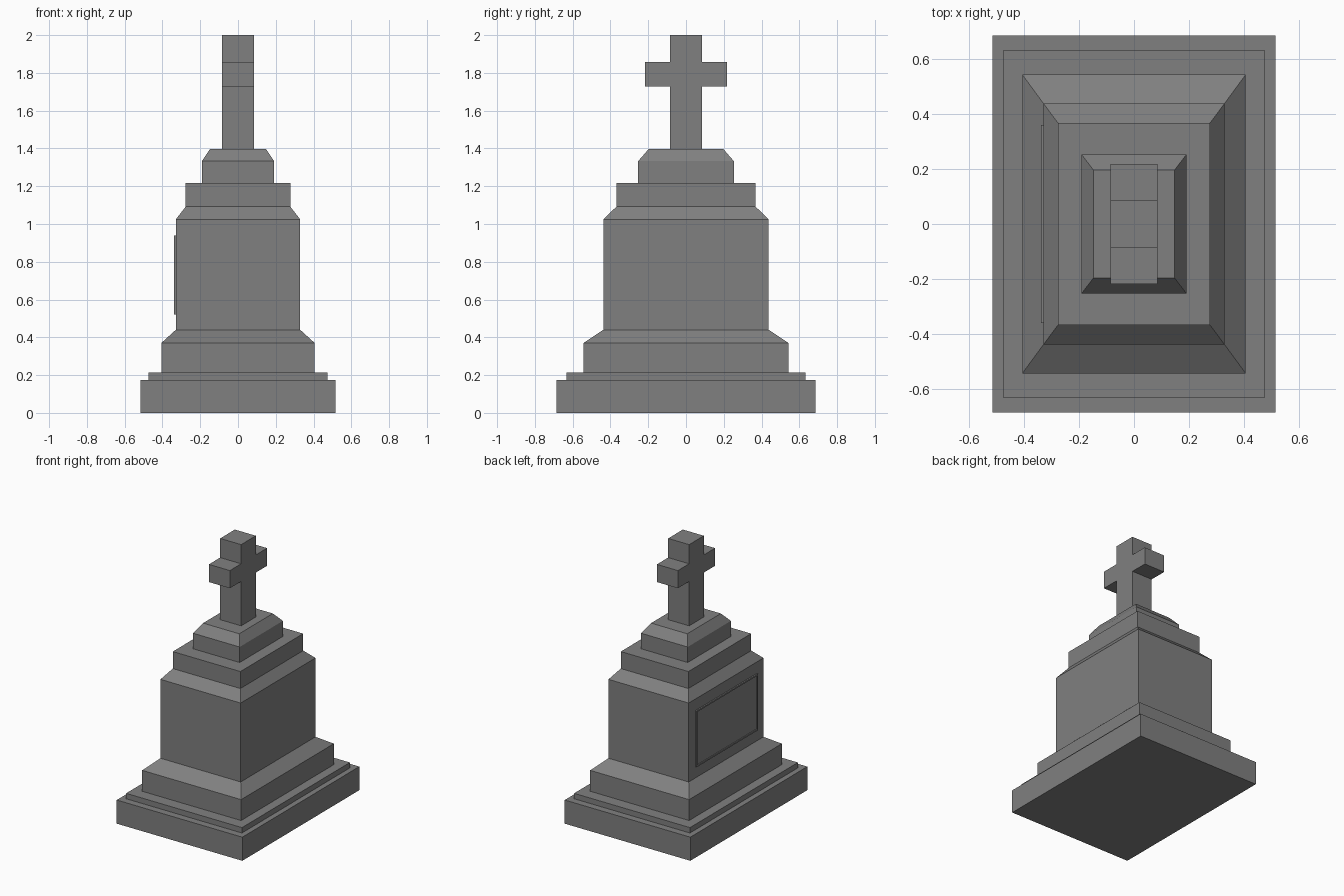
import bpy, bmesh

if "Cube" in bpy.data.objects:
    bpy.data.objects.remove(bpy.data.objects["Cube"])

# Dark grey stone
stone = bpy.data.materials.new("dark_stone")
stone.diffuse_color = (0.216, 0.216, 0.216, 1)
stone.use_nodes = True
stone.node_tree.nodes["Principled BSDF"].inputs["Base Color"].default_value = stone.diffuse_color


def make_object(name, bm):
    bmesh.ops.recalc_face_normals(bm, faces=bm.faces[:])
    mesh = bpy.data.meshes.new(name)
    bm.to_mesh(mesh)
    bm.free()
    mesh.materials.append(stone)
    obj = bpy.data.objects.new(name, mesh)
    bpy.context.collection.objects.link(obj)
    return obj


def bridge(bm, loops):
    """Join rings of four vertices with side faces and close both ends."""
    for a, b in zip(loops, loops[1:]):
        for i in range(4):
            j = (i + 1) % 4
            bm.faces.new((a[i], a[j], b[j], b[i]))
    bm.faces.new(loops[0][::-1])
    bm.faces.new(loops[-1])


# Stepped pedestal with sloped shoulders: (half x, half y, z) per ring
rings = [
    (0.515, 0.685, 0.0), (0.515, 0.685, 0.175),
    (0.475, 0.632, 0.175), (0.475, 0.632, 0.215),
    (0.406, 0.543, 0.215), (0.406, 0.543, 0.37),
    (0.329, 0.438, 0.44), (0.329, 0.438, 1.025),
    (0.277, 0.368, 1.092), (0.277, 0.368, 1.218),
    (0.191, 0.253, 1.218), (0.191, 0.253, 1.333),
    (0.148, 0.197, 1.398)]
bm = bmesh.new()
bridge(bm, [[bm.verts.new((sx * hx, sy * hy, z))
             for sx, sy in ((-1, -1), (1, -1), (1, 1), (-1, 1))]
            for hx, hy, z in rings])
make_object("pedestal", bm)

# Cross: outline in the y-z plane, extruded along x
half, arm, low, high = 0.086, 0.218, 1.727, 1.858
right = [(half, 1.398), (half, low), (arm, low), (arm, high), (half, high), (half, 2.0)]
outline = right + [(-y, z) for y, z in reversed(right)]
bm = bmesh.new()
face = bm.faces.new([bm.verts.new((-half, y, z)) for y, z in outline])
ext = bmesh.ops.extrude_face_region(bm, geom=[face])
moved = [v for v in ext["geom"] if isinstance(v, bmesh.types.BMVert)]
bmesh.ops.translate(bm, verts=moved, vec=(2 * half, 0, 0))
make_object("cross", bm)

# Plaque on the left side: raised slab with a thin rim around a sunk field
bm = bmesh.new()
rim = 0.011


def plaque_ring(x, inset):
    w, a, b = 0.36 - inset, 0.522 + inset, 0.94 - inset
    return [bm.verts.new((x, y, z)) for y, z in ((-w, a), (w, a), (w, b), (-w, b))]


bridge(bm, [plaque_ring(-0.328, 0), plaque_ring(-0.339, 0),
            plaque_ring(-0.339, rim), plaque_ring(-0.332, rim)])
make_object("plaque", bm)
